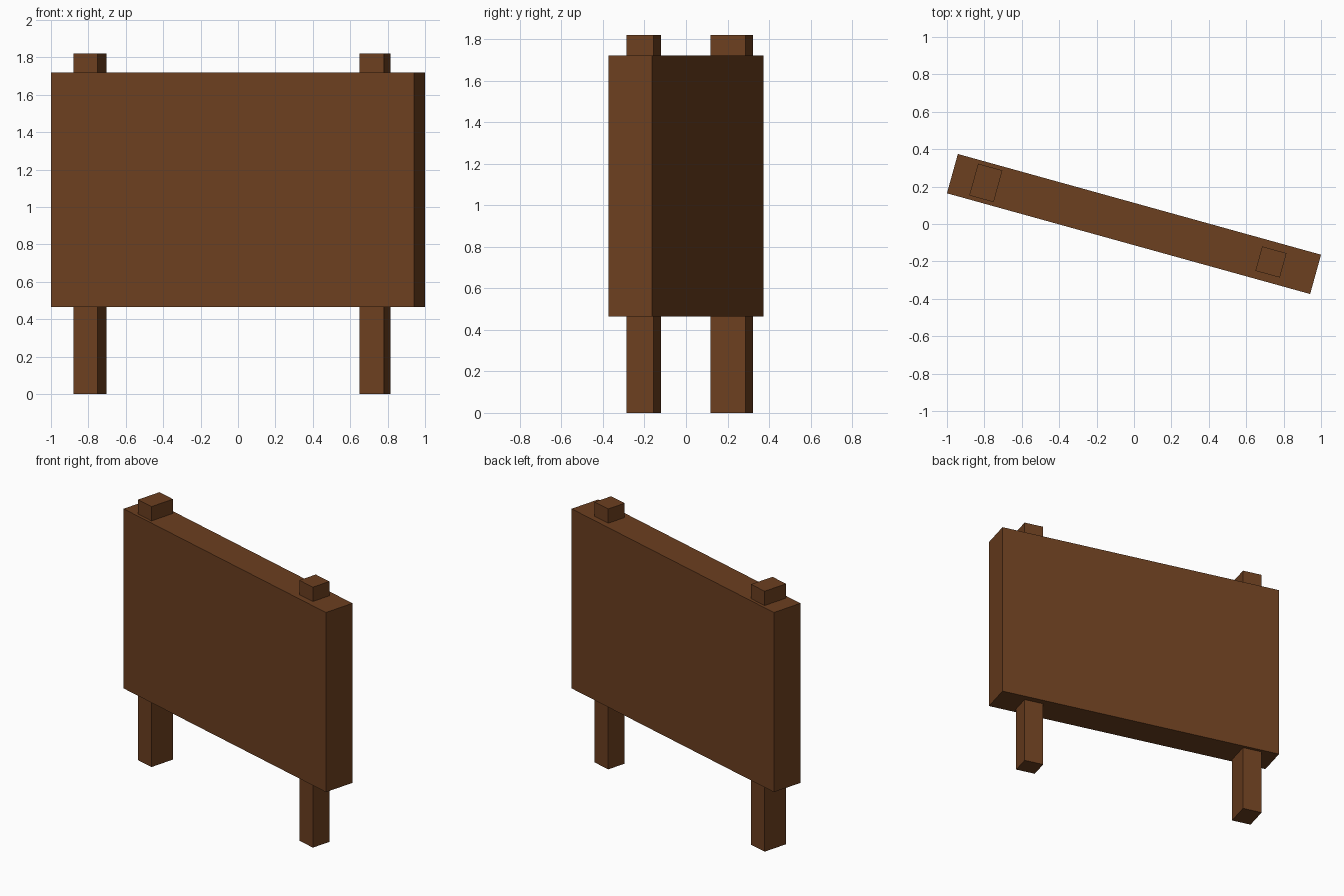
import bpy
from math import radians
from mathutils import Matrix

if "Cube" in bpy.data.objects:
    bpy.data.objects.remove(bpy.data.objects["Cube"])

TURN = Matrix.Rotation(radians(-15.5), 4, 'Z')

wood = bpy.data.materials.new("brown_wood")
wood.diffuse_color = (0.15, 0.05, 0.014, 1)
wood.use_nodes = True
wood.node_tree.nodes["Principled BSDF"].inputs["Base Color"].default_value = wood.diffuse_color


def box(name, along, width, depth, z0, z1):
    """Box centred at a distance along the turned board line."""
    bpy.ops.mesh.primitive_cube_add(size=1)
    ob = bpy.context.object
    ob.name = name
    ob.data.transform(Matrix.Diagonal((width, depth, z1 - z0, 1)))
    ob.matrix_world = TURN @ Matrix.Translation((along, 0, (z0 + z1) / 2))
    ob.data.materials.append(wood)
    return ob


# Sign panel
box("sign_board", 0, 2.015, 0.218, 0.465, 1.72)

# Posts running through the panel, the left one deeper
box("left_post", -0.822, 0.135, 0.176, 0, 1.82)
box("right_post", 0.76, 0.135, 0.135, 0, 1.82)
